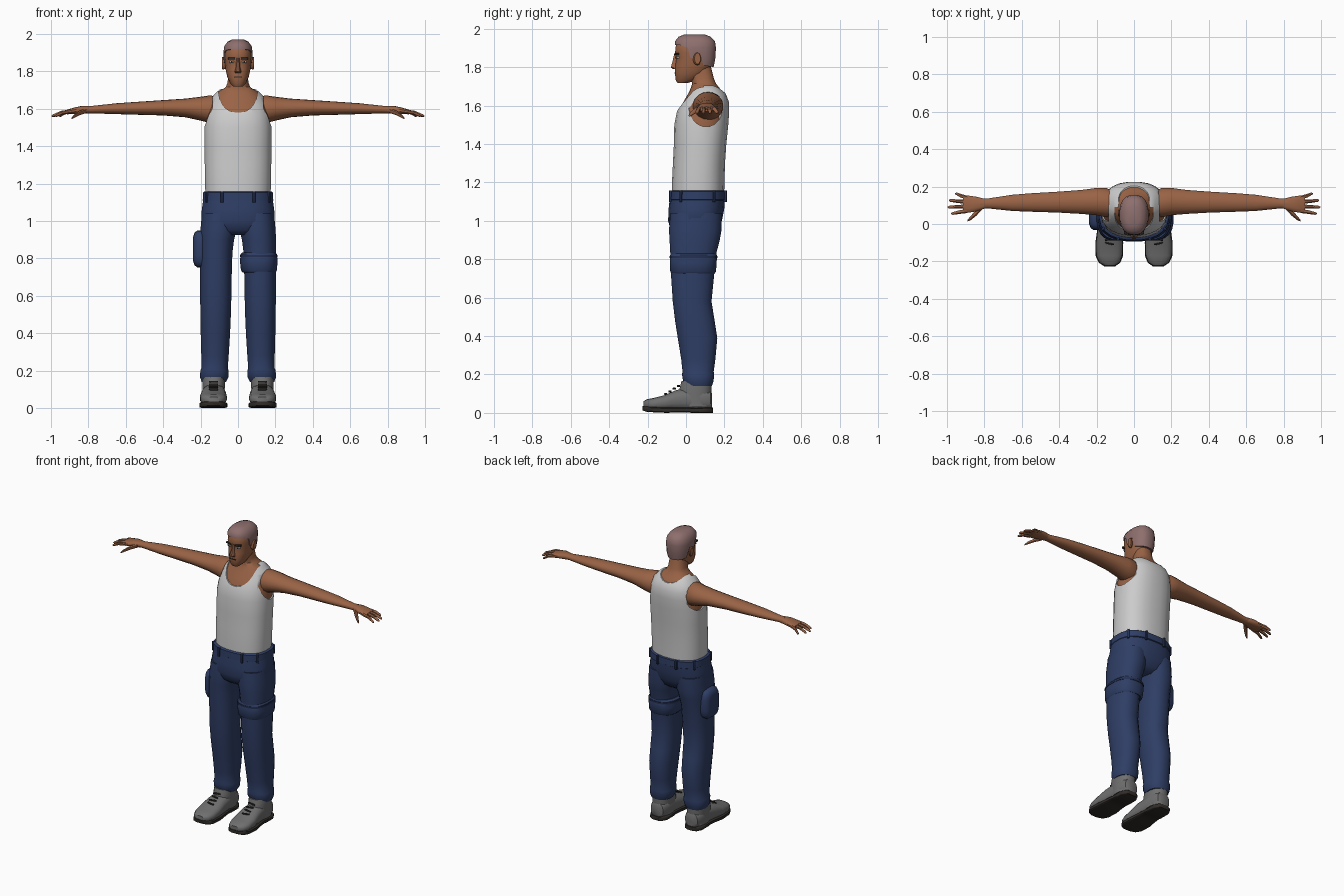
import bpy, bmesh, math
from mathutils import Vector

def material(name, rgb):
    m = bpy.data.materials.new(name)
    m.diffuse_color = (*rgb, 1)
    return m

SKIN = material("skin", (.32, .125, .06))
HAIR = material("hair", (.27, .16, .155))
DENIM = material("denim", (.028, .048, .13))
DARK_DENIM = material("dark_denim", (.018, .03, .085))
WHITE = material("white_cotton", (.72, .72, .72))
BOOT = material("boot_leather", (.16, .16, .16))
DARK = material("dark", (.03, .025, .022))
EYE = material("eye", (.6, .58, .54))

def finish(name, bm, mat, mirror=False):
    bmesh.ops.recalc_face_normals(bm, faces=bm.faces)
    me = bpy.data.meshes.new(name)
    bm.to_mesh(me)
    bm.free()
    ob = bpy.data.objects.new(name, me)
    bpy.context.collection.objects.link(ob)
    if mat:
        me.materials.append(mat)
    if mirror:
        ob.modifiers.new("mirror", "MIRROR")
    return ob

def loft(name, axis, rings, mat=None, n=18, p=2.0, mirror=False):
    """Skin superellipse rings (position, centre a, centre b, radius a, radius b) along an axis."""
    bm = bmesh.new()
    f = lambda v: math.copysign(abs(v) ** (2 / p), v)
    loops = []
    for t, ca, cb, ra, rb in rings:
        loop = []
        for i in range(n):
            w = 2 * math.pi * (i + .5) / n
            a, b = ca + ra * f(math.cos(w)), cb + rb * f(math.sin(w))
            loop.append(bm.verts.new({"x": (t, a, b), "y": (a, t, b), "z": (a, b, t)}[axis]))
        loops.append(loop)
    for lo, hi in zip(loops, loops[1:]):
        for i in range(n):
            j = (i + 1) % n
            bm.faces.new((lo[i], lo[j], hi[j], hi[i]))
    bm.faces.new(loops[0])
    bm.faces.new(loops[-1])
    return finish(name, bm, mat, mirror)

def body(name, rings, mat, grow=0, **kw):
    """Vertical loft centred on x = 0 from (z, half width, front y, back y)."""
    return loft(name, "z", [(z, 0, (a + b) / 2, w + grow, (b - a) / 2 + grow) for z, w, a, b in rings], mat, **kw)

def prism(name, pts, x0, x1, mat=None, mirror=False):
    """Extrude a (y, z) outline along x."""
    bm = bmesh.new()
    face = bm.faces.new([bm.verts.new((x0, y, z)) for y, z in pts])
    ext = bmesh.ops.extrude_face_region(bm, geom=[face])["geom"]
    bmesh.ops.translate(bm, vec=(x1 - x0, 0, 0), verts=[v for v in ext if isinstance(v, bmesh.types.BMVert)])
    return finish(name, bm, mat, mirror)

def box(name, loc, size, mat, bevel=0, mirror=False, turn=0):
    bm = bmesh.new()
    bmesh.ops.create_cube(bm, size=1)
    bmesh.ops.scale(bm, vec=size, verts=bm.verts)
    if bevel:
        bmesh.ops.bevel(bm, geom=bm.edges[:], offset=bevel, segments=3, profile=.5, affect="EDGES")
    c, s = math.cos(turn), math.sin(turn)
    for v in bm.verts:
        x, y, z = v.co
        v.co = Vector((c * x - s * y, s * x + c * y, z)) + Vector(loc)
    return finish(name, bm, mat, mirror)

def cut(ob, cutters):
    for c in cutters:
        m = ob.modifiers.new("cut", "BOOLEAN")
        m.operation, m.solver, m.object = "DIFFERENCE", "EXACT", c
    dg = bpy.context.evaluated_depsgraph_get()
    me = bpy.data.meshes.new_from_object(ob.evaluated_get(dg))
    ob.modifiers.clear()
    ob.data = me
    for c in cutters:
        bpy.data.objects.remove(c)

# Torso and neck skin, with the tank top cut from a slightly larger copy
torso = [(1.12, .17, -.07, .195), (1.2, .174, -.07, .197), (1.3, .175, -.065, .2), (1.4, .176, -.06, .207),
         (1.5, .176, -.058, .217), (1.57, .168, -.044, .222), (1.62, .157, -.018, .22), (1.66, .138, .005, .205),
         (1.69, .11, .02, .18)]
neck = [(1.715, .07, .028, .16), (1.74, .06, .02, .15), (1.8, .055, .01, .135)]
body("torso_skin", torso + neck, SKIN, -.004, n=24, p=2.4)
tank = body("tank_top", torso + [(1.705, .09, .03, .165)], WHITE, .004, n=24, p=2.4)
holes = [loft("armhole_cutter", "x", [(s * .137, .105, 1.605, .092, .115), (s * .4, .105, 1.605, .1, .12)], n=20)
         for s in (1, -1)]
scoop = loft("neck_cutter", "y", [(-.3, 0, 1.71, .105, .13), (.09, 0, 1.71, .105, .13)], n=24, p=2.3)
nape = loft("nape_cutter", "y", [(.05, 0, 1.74, .095, .075), (.4, 0, 1.74, .095, .075)], n=24)
cut(tank, holes + [scoop, nape])

# Arms, palms, fingers and thumbs
loft("arm", "x", [(.09, .108, 1.59, .06, .07), (.15, .115, 1.597, .08, .074), (.2, .12, 1.6, .074, .064),
                  (.28, .118, 1.604, .065, .05), (.4, .117, 1.605, .057, .041), (.55, .115, 1.602, .05, .034),
                  (.65, .113, 1.6, .044, .029), (.78, .11, 1.595, .027, .02), (.82, .109, 1.595, .029, .02)],
     SKIN, mirror=True)
loft("palm", "x", [(.80, .109, 1.595, .027, .02), (.84, .107, 1.594, .039, .02), (.88, .106, 1.588, .046, .017),
                   (.915, .108, 1.582, .044, .012)], SKIN, 14, 2.5, True)
for name, x1, y0, y1 in (("index", .978, .07, .056), ("middle", .996, .094, .09),
                         ("ring", .99, .118, .126), ("little", .957, .14, .162)):
    xm, ym = (.895 + x1) / 2, (y0 + y1) / 2
    loft(name + "_finger", "x", [(.89, y0, 1.586, .012, .012), (xm, ym, 1.579, .0105, .0105),
                                 (x1 - .008, y1, 1.563, .008, .008), (x1, y1, 1.56, .003, .003)], SKIN, 8, mirror=True)
loft("thumb", "x", [(.81, .093, 1.59, .016, .014), (.845, .058, 1.578, .017, .013),
                    (.875, .03, 1.56, .012, .01), (.89, .018, 1.548, .005, .005)], SKIN, 8, mirror=True)

# Head with face details
body("head", [(1.718, .026, -.045, .01), (1.735, .042, -.055, .06), (1.77, .058, -.058, .11), (1.81, .067, -.056, .135),
              (1.85, .071, -.05, .146), (1.875, .073, -.058, .148), (1.91, .072, -.054, .148), (1.94, .06, -.04, .135),
              (1.955, .04, -.01, .1)], SKIN, n=20, p=2.4)
loft("nose", "z", [(1.79, 0, -.052, .018, .016), (1.798, 0, -.056, .019, .025), (1.825, 0, -.053, .012, .02),
                   (1.87, 0, -.05, .009, .012)], SKIN, 8)
loft("ear", "x", [(.064, .05, 1.84, .014, .026), (.08, .058, 1.843, .02, .034), (.086, .06, 1.845, .016, .03)],
     SKIN, 10, mirror=True)
box("brow", (.034, -.048, 1.868), (.04, .018, .011), DARK, .003, True, .2)
box("eye", (.033, -.043, 1.85), (.024, .016, .009), EYE, .002, True, .25)
box("pupil", (.032, -.046, 1.85), (.009, .014, .009), DARK, 0, True, .25)
box("mouth", (0, -.053, 1.77), (.042, .016, .005), DARK)

# Short hair cap cut along the hairline and behind the ears
hair = body("hair", [(1.77, .062, -.05, .13), (1.8, .07, -.055, .145), (1.84, .076, -.056, .153), (1.9, .079, -.06, .157),
                     (1.935, .074, -.058, .152), (1.958, .056, -.04, .13), (1.97, .032, -.01, .1)], HAIR, n=20, p=2.4)
cut(hair, [prism("hairline_cutter", [(-.2, 1.918), (-.03, 1.915), (.01, 1.9), (.022, 1.85), (.038, 1.845), (.045, 1.872),
                                    (.075, 1.872), (.09, 1.81), (.2, 1.79), (.2, 1.7), (-.2, 1.7)], -.2, .2)])

# Trousers: hips, waistband, belt loops and legs
body("trouser_hips", [(.925, .1, -.05, .13), (.95, .17, -.08, .165), (1.0, .197, -.094, .188), (1.06, .195, -.092, .2),
                      (1.12, .186, -.085, .203)], DENIM, n=24, p=2.5)
body("waistband", [(1.105, .183, -.08, .2), (1.11, .19, -.088, .208), (1.152, .188, -.086, .207),
                   (1.158, .18, -.078, .199)], DENIM, n=24, p=2.5)
for i, (x, y, turn) in enumerate(((.085, -.08, .15), (.165, -.025, .9), (.165, .145, -.9), (.07, .204, -.1))):
    box("belt_loop_%d" % i, (x, y, 1.128), (.014, .018, .06), DARK_DENIM, .003, True, turn)
loft("trouser_leg", "z", [(1.04, .098, .052, .096, .135), (.95, .105, .048, .097, .138), (.9, .112, .045, .092, .132),
                          (.83, .116, .038, .087, .121), (.7, .118, .034, .085, .112), (.58, .119, .032, .084, .102),
                          (.48, .12, .046, .082, .104), (.39, .121, .06, .079, .104), (.28, .123, .064, .074, .09),
                          (.215, .125, .063, .071, .082), (.2, .126, .063, .076, .085), (.165, .127, .064, .077, .08),
                          (.14, .129, .066, .066, .07)], DENIM, 20, 2.3, True)

# Thigh strap on one leg, rounded pocket on the other
loft("thigh_strap", "z", [(.725, .113, .037, .088, .113), (.735, .112, .037, .097, .12), (.78, .111, .038, .101, .123),
                          (.822, .111, .039, .099, .123), (.832, .112, .039, .088, .116)], DENIM, 20, 2.5)
loft("strap_trim", "z", [(.806, .111, .039, .102, .126), (.818, .111, .039, .102, .126)], DARK_DENIM, 20, 2.5)
loft("thigh_pocket", "x", [(-.18, .04, .85, .074, .1), (-.215, .04, .85, .074, .1), (-.232, .04, .85, .062, .088),
                           (-.24, .04, .85, .04, .065)], DENIM, 18, 3.5)

# Boots: foot, ankle shaft, soles and laces
loft("boot_foot", "y", [(-.222, .13, .042, .03, .018), (-.205, .131, .044, .055, .027), (-.17, .132, .046, .07, .032),
                        (-.11, .132, .053, .073, .04), (-.05, .13, .065, .067, .055), (.02, .129, .07, .06, .062),
                        (.09, .129, .07, .06, .06), (.128, .129, .065, .046, .05), (.136, .129, .06, .03, .04)],
     BOOT, 16, 2.6, True)
loft("boot_shaft", "z", [(.03, .13, .055, .06, .078), (.1, .13, .045, .06, .088), (.14, .13, .052, .062, .083),
                         (.165, .13, .055, .06, .08)], BOOT, 16, 2.3, True)
loft("boot_sole", "y", [(-.226, .13, .024, .03, .011), (-.207, .131, .02, .058, .014), (-.17, .132, .017, .074, .014),
                        (-.1, .132, .014, .075, .014), (-.03, .131, .016, .066, .013), (.02, .13, .016, .062, .013),
                        (.025, .13, .0135, .063, .0135), (.1, .13, .0135, .063, .0135), (.132, .13, .0135, .046, .0135),
                        (.14, .13, .0135, .028, .0135)], DARK, 16, 7, True)
for i in range(4):
    box("boot_lace_%d" % i, (.131, -.105 + .022 * i, .098 + .014 * i), (.05, .008, .01), DARK, .003, True, (-1) ** i * .2)

# Smooth shading with sharp edges kept
for ob in bpy.context.collection.objects:
    bpy.ops.object.select_all(action="DESELECT")
    ob.select_set(True)
    bpy.context.view_layer.objects.active = ob
    bpy.ops.object.shade_smooth_by_angle(angle=math.radians(40))
